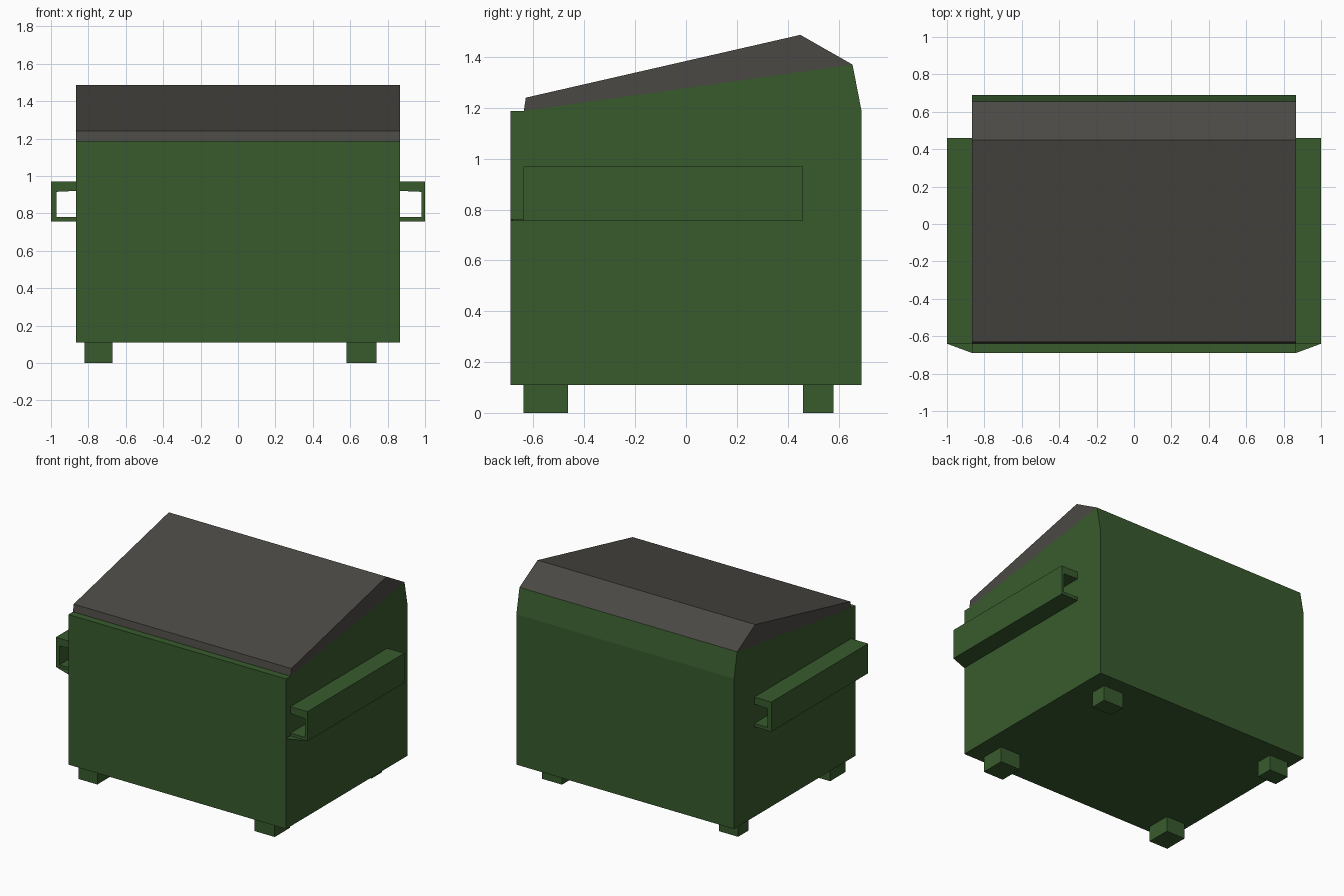
import bpy, bmesh

if "Cube" in bpy.data.objects:
    bpy.data.objects.remove(bpy.data.objects["Cube"])


def material(name, rgb):
    m = bpy.data.materials.new(name)
    m.diffuse_color = (*rgb, 1)
    m.use_nodes = True
    m.node_tree.nodes["Principled BSDF"].inputs["Base Color"].default_value = m.diffuse_color
    return m


GREEN = material("dark green paint", (0.040, 0.105, 0.027))
GREY = material("grey lid plastic", (0.070, 0.066, 0.058))


def finish(name, bm, mat):
    bmesh.ops.recalc_face_normals(bm, faces=bm.faces)
    me = bpy.data.meshes.new(name)
    bm.to_mesh(me)
    bm.free()
    me.materials.append(mat)
    ob = bpy.data.objects.new(name, me)
    bpy.context.collection.objects.link(ob)
    return ob


def loft(name, ring_a, ring_b, mat, cap_b=True):
    """Solid between two matching rings of points."""
    bm = bmesh.new()
    a = [bm.verts.new(p) for p in ring_a]
    b = [bm.verts.new(p) for p in ring_b]
    n = len(a)
    for i in range(n):
        j = (i + 1) % n
        bm.faces.new((a[i], a[j], b[j], b[i]))
    bm.faces.new(a)
    bm.faces.new(b)
    return finish(name, bm, mat)


def side_profile(name, yz, half_width, mat):
    return loft(name, [(-half_width, y, z) for y, z in yz],
                [(half_width, y, z) for y, z in yz], mat)


def box(name, x0, x1, y0, y1, z0, z1, mat):
    ring = [(x0, y0), (x1, y0), (x1, y1), (x0, y1)]
    return loft(name, [(x, y, z0) for x, y in ring], [(x, y, z1) for x, y in ring], mat)


W = 0.865

# bin body, with the rim sloping up to the back
side_profile("bin_body", [(-0.69, 0.11), (0.69, 0.11), (0.69, 1.19), (0.655, 1.37),
                          (-0.638, 1.188), (-0.69, 1.188)], W, GREEN)

# ridged lid on the rim
side_profile("lid", [(-0.638, 1.188), (0.655, 1.37), (0.45, 1.487), (-0.63, 1.24)], W, GREY)

# fork pockets: C channels open at both ends, lower lip tapering forward to the body
for side, s, wall in (("left", -1, 0.03), ("right", 1, 0.02)):
    t = 1 - wall
    channel = [(W, 0.757), (1, 0.757), (1, 0.97), (W, 0.97),
               (W, 0.92), (t, 0.915), (t, 0.78), (W, 0.78)]
    front = [(s * x, -0.64, z) for x, z in channel]
    back = [(s * x, 0.46, z) for x, z in channel]
    loft(side + "_fork_pocket", front, back, GREEN)
    # tapered lip in front of the pocket floor
    lip = [(s * W, -0.69), (s * 1.0, -0.64), (s * W, -0.64)]
    loft(side + "_pocket_lip", [(x, y, 0.757) for x, y in lip],
         [(x, y, 0.760) for x, y in lip], GREEN)

# four feet
for side, x0, x1 in (("left", -0.82, -0.67), ("right", 0.58, 0.74)):
    for end, y0, y1 in (("front", -0.64, -0.465), ("back", 0.46, 0.58)):
        box(f"{end}_{side}_foot", x0, x1, y0, y1, 0, 0.11, GREEN)
